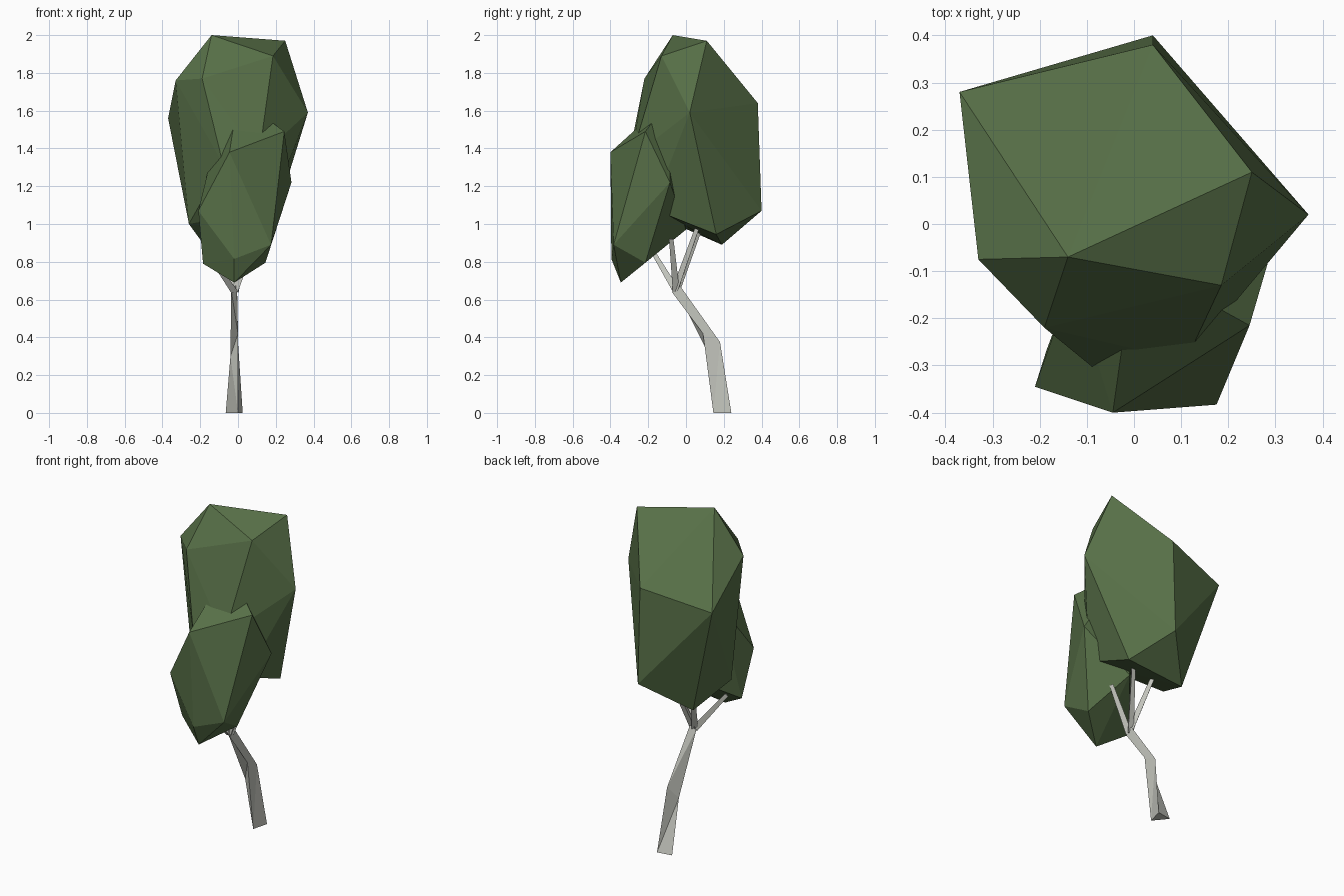
import bpy
import bmesh
import math
from mathutils import Vector

default_cube = bpy.data.objects.get("Cube")
if default_cube:
    bpy.data.objects.remove(default_cube, do_unlink=True)


def make_material(name, colour):
    material = bpy.data.materials.new(name)
    material.use_nodes = True
    material.diffuse_color = colour
    material.node_tree.nodes["Principled BSDF"].inputs["Base Color"].default_value = colour
    return material


leaf_green = make_material("leaf green", (0.095, 0.16, 0.063, 1))
pale_bark = make_material("pale bark", (0.55, 0.56, 0.51, 1))


def finish(bm, name, material):
    """Turn a bmesh into a flat shaded object."""
    bmesh.ops.recalc_face_normals(bm, faces=bm.faces[:])
    mesh = bpy.data.meshes.new(name)
    bm.to_mesh(mesh)
    bm.free()
    mesh.materials.append(material)
    obj = bpy.data.objects.new(name, mesh)
    bpy.context.collection.objects.link(obj)
    return obj


def faceted_crown(name, corners):
    """Wrap a clump of leaves around its corner points."""
    bm = bmesh.new()
    for corner in corners:
        bm.verts.new(corner)
    result = bmesh.ops.convex_hull(bm, input=bm.verts[:])
    inside = [g for g in result["geom_interior"] if isinstance(g, bmesh.types.BMVert)]
    bmesh.ops.delete(bm, geom=inside, context="VERTS")
    return finish(bm, name, leaf_green)


def loft(name, rings):
    """Join matching rings of points into a closed limb."""
    bm = bmesh.new()
    loops = [[bm.verts.new(point) for point in ring] for ring in rings]
    count = len(loops[0])
    for low, high in zip(loops, loops[1:]):
        for i in range(count):
            j = (i + 1) % count
            bm.faces.new((low[i], low[j], high[j], high[i]))
    bm.faces.new(loops[0])
    bm.faces.new(loops[-1])
    bmesh.ops.triangulate(bm, faces=bm.faces[:])
    return finish(bm, name, pale_bark)


def triangle_ring(centre, axis, radius):
    """Three points around a limb's axis."""
    turn = Vector(axis).to_track_quat("Z", "Y")
    angles = [math.tau * i / 3 for i in range(3)]
    return [Vector(centre) + turn @ Vector((math.cos(a), math.sin(a), 0)) * radius
            for a in angles]


# Tall rear crown: top corners, widest corners, then underside
faceted_crown("tall_crown", [
    (-0.14, -0.07, 2.0), (0.25, 0.11, 1.97), (0.185, -0.13, 1.89),
    (-0.33, -0.075, 1.76), (-0.19, -0.22, 1.77), (0.04, 0.38, 1.64),
    (0.37, 0.02, 1.59), (-0.37, 0.28, 1.56), (-0.08, -0.31, 1.32),
    (0.11, -0.29, 1.35), (0.17, -0.18, 1.08), (0.04, 0.4, 1.07),
    (-0.26, -0.06, 1.0), (0.17, 0.16, 0.945), (-0.18, 0.19, 0.89),
])

# Low front crown, its rear sunk into the tall one
faceted_crown("low_crown", [
    (0, -0.08, 1.67), (0.245, -0.215, 1.49), (-0.045, -0.4, 1.38),
    (-0.13, -0.12, 1.4), (0.283, -0.085, 1.22), (-0.21, -0.345, 1.07),
    (0.03, 0, 0.97), (0.175, -0.383, 0.89), (-0.02, -0.395, 0.815),
    (0.145, -0.215, 0.795), (-0.185, -0.266, 0.79), (-0.02, -0.345, 0.69),
])

# Bent three-sided trunk: foot, knee, fork
loft("trunk", [
    [(0.025, 0.24, 0), (-0.065, 0.225, 0), (0, 0.145, 0)],
    [(0, 0.18, 0.375), (-0.04, 0.125, 0.3), (0, 0.09, 0.42)],
    [(-0.005, -0.03, 0.67), (-0.036, -0.05, 0.65), (-0.005, -0.075, 0.64)],
])

# Branches fanning from the fork into the crowns
fork = Vector((-0.016, -0.055, 0.645))
branch_tips = {
    "front_branch": (-0.15, -0.17, 0.84),
    "side_branch": (0.09, -0.08, 0.92),
    "rear_right_branch": (-0.09, 0.08, 1.0),
    "rear_left_branch": (0.065, 0.07, 1.0),
}
for name, tip in branch_tips.items():
    axis = Vector(tip) - fork
    loft(name, [triangle_ring(fork, axis, 0.022), triangle_ring(tip, axis, 0.014)])
